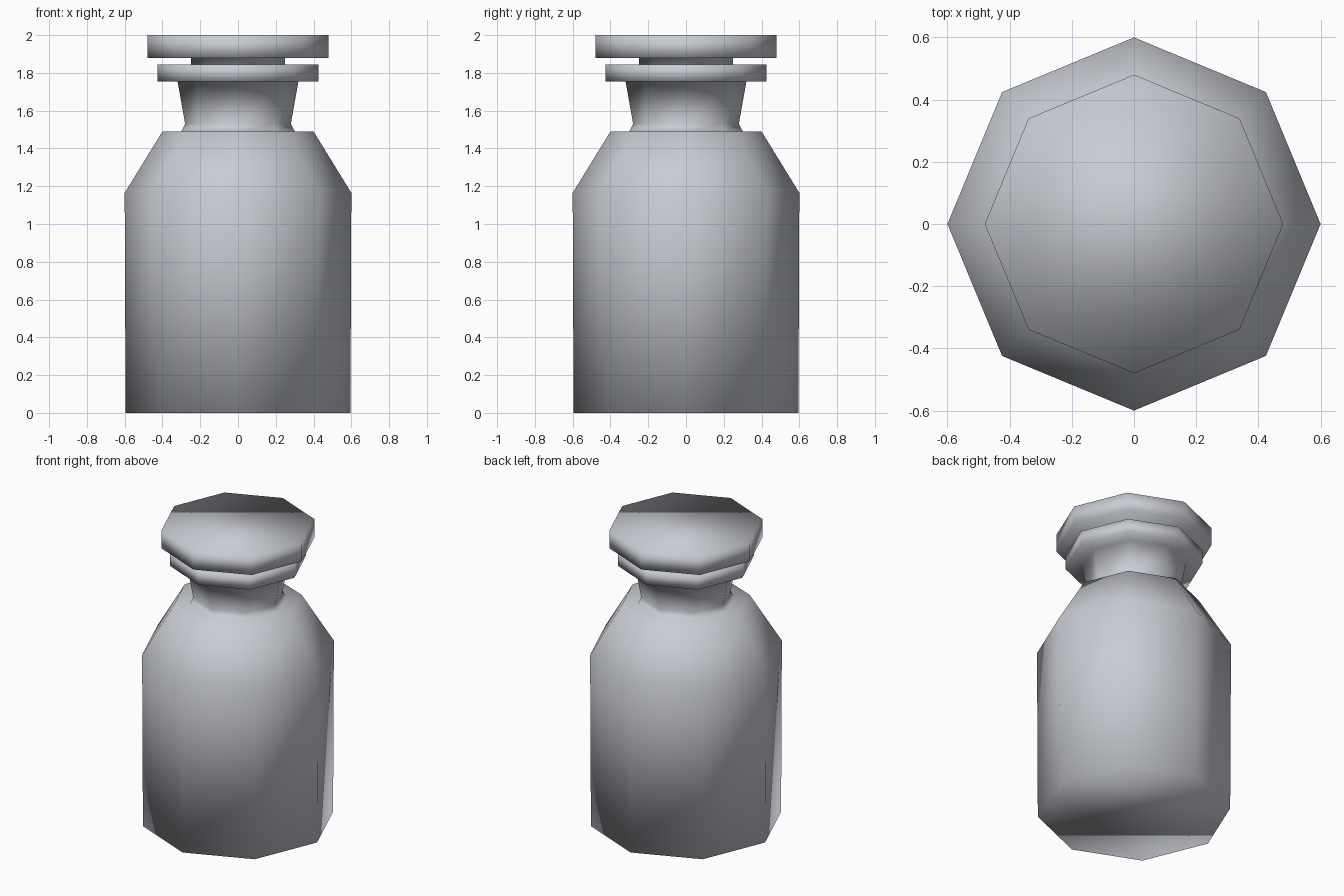
import bpy, bmesh, math

if "Cube" in bpy.data.objects:
    bpy.data.objects.remove(bpy.data.objects["Cube"])

SIDES = 8

glass = bpy.data.materials.new("pale_grey")
glass.diffuse_color = (0.58, 0.60, 0.65, 1.0)
glass.use_nodes = True
glass.node_tree.nodes["Principled BSDF"].inputs["Base Color"].default_value = glass.diffuse_color


def lathe(name, profile):
    """Closed octagonal solid from (radius, height) pairs, bottom to top."""
    bm = bmesh.new()
    rings = []
    for r, z in profile:
        rings.append([bm.verts.new((r * math.cos(2 * math.pi * i / SIDES),
                                    r * math.sin(2 * math.pi * i / SIDES), z))
                      for i in range(SIDES)])
    for low, high in zip(rings, rings[1:]):
        for i in range(SIDES):
            j = (i + 1) % SIDES
            bm.faces.new((low[i], low[j], high[j], high[i]))
    bm.faces.new(rings[0][::-1])
    bm.faces.new(rings[-1])
    for f in bm.faces:
        f.smooth = True
    mesh = bpy.data.meshes.new(name)
    bm.to_mesh(mesh)
    bm.free()
    mesh.materials.append(glass)
    obj = bpy.data.objects.new(name, mesh)
    bpy.context.collection.objects.link(obj)
    return obj


# Jar: body, sloped shoulder, flared neck and flat lip
lathe("jar", [(0.595, 0.0), (0.60, 1.165), (0.40, 1.49), (0.30, 1.49),
              (0.28, 1.53), (0.32, 1.755), (0.425, 1.755), (0.425, 1.845)])

# Stopper: narrow plug and wide cap
lathe("stopper", [(0.25, 1.835), (0.25, 1.88), (0.48, 1.88), (0.48, 2.0)])
